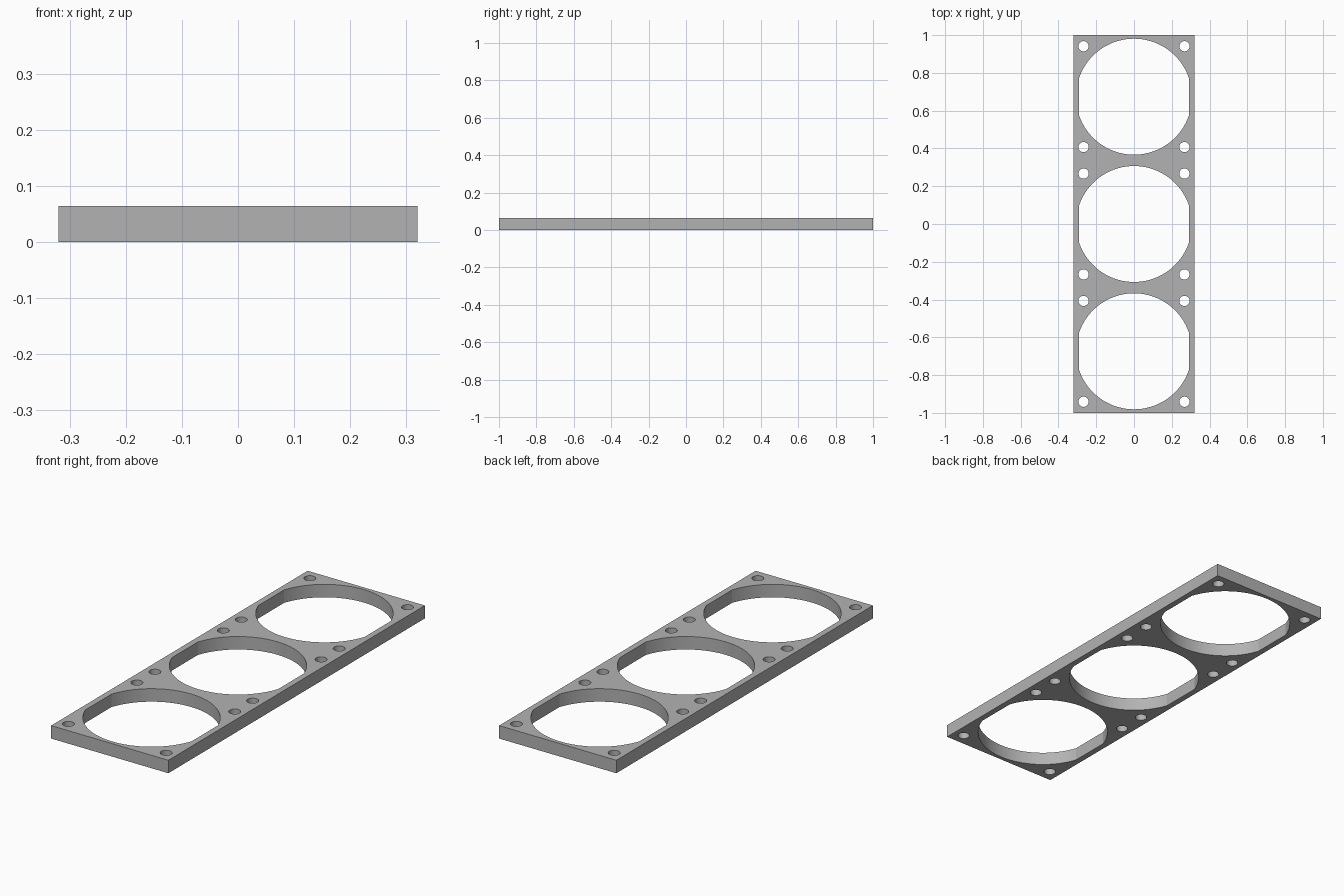
import bpy
import bmesh
from math import acos, cos, pi, radians, sin
from mathutils import Vector

HALF_WIDTH, HALF_LENGTH, THICKNESS = 0.32, 1.0, 0.064
PITCH = 0.674                       # spacing of the large openings
OPENING_RADIUS, FLAT_X = 0.307, 0.29
SCREW_OFFSET, SCREW_RADIUS = 0.267, 0.027

cube = bpy.data.objects.get("Cube")
if cube:
    bpy.data.objects.remove(cube, do_unlink=True)


def arc(cx, cy, radius, start, end, steps):
    """Points along an arc, both ends included."""
    angles = [start + (end - start) * i / steps for i in range(steps + 1)]
    return [(cx + radius * cos(a), cy + radius * sin(a)) for a in angles]


def add_loop(bm, points):
    """Closed ring of edges on the ground plane."""
    verts = [bm.verts.new((x, y, 0)) for x, y in points]
    for i, v in enumerate(verts):
        bm.edges.new((v, verts[(i + 1) % len(verts)]))


bm = bmesh.new()

# Outer rectangle
add_loop(bm, [(-HALF_WIDTH, -HALF_LENGTH), (HALF_WIDTH, -HALF_LENGTH),
              (HALF_WIDTH, HALF_LENGTH), (-HALF_WIDTH, HALF_LENGTH)])

# Three round openings with flattened sides, each with four screw holes
cut = acos(FLAT_X / OPENING_RADIUS)
for cy in (-PITCH, 0, PITCH):
    add_loop(bm, arc(0, cy, OPENING_RADIUS, cut, pi - cut, 40)
             + arc(0, cy, OPENING_RADIUS, pi + cut, 2 * pi - cut, 40))
    for sx in (-1, 1):
        for sy in (-1, 1):
            add_loop(bm, arc(sx * SCREW_OFFSET, cy + sy * SCREW_OFFSET,
                             SCREW_RADIUS, 0, 2 * pi, 36)[:-1])

# Fill around the holes and raise to full thickness
bmesh.ops.triangle_fill(bm, edges=bm.edges[:], use_beauty=True,
                        normal=Vector((0, 0, 1)))
raised = bmesh.ops.extrude_face_region(bm, geom=bm.faces[:],
                                       use_keep_orig=True)["geom"]
bmesh.ops.translate(bm, vec=(0, 0, THICKNESS),
                    verts=[g for g in raised if isinstance(g, bmesh.types.BMVert)])
bmesh.ops.recalc_face_normals(bm, faces=bm.faces[:])

mesh = bpy.data.meshes.new("mounting_plate")
bm.to_mesh(mesh)
bm.free()
plate = bpy.data.objects.new("mounting_plate", mesh)
bpy.context.collection.objects.link(plate)

# Single grey finish
grey = bpy.data.materials.new("plain_grey")
grey.use_nodes = True
colour = (0.45, 0.45, 0.45, 1)
grey.diffuse_color = colour
grey.node_tree.nodes["Principled BSDF"].inputs["Base Color"].default_value = colour
mesh.materials.append(grey)

# Smooth hole walls, crisp edges
bpy.ops.object.select_all(action='DESELECT')
plate.select_set(True)
bpy.context.view_layer.objects.active = plate
bpy.ops.object.shade_smooth_by_angle(angle=radians(12))
